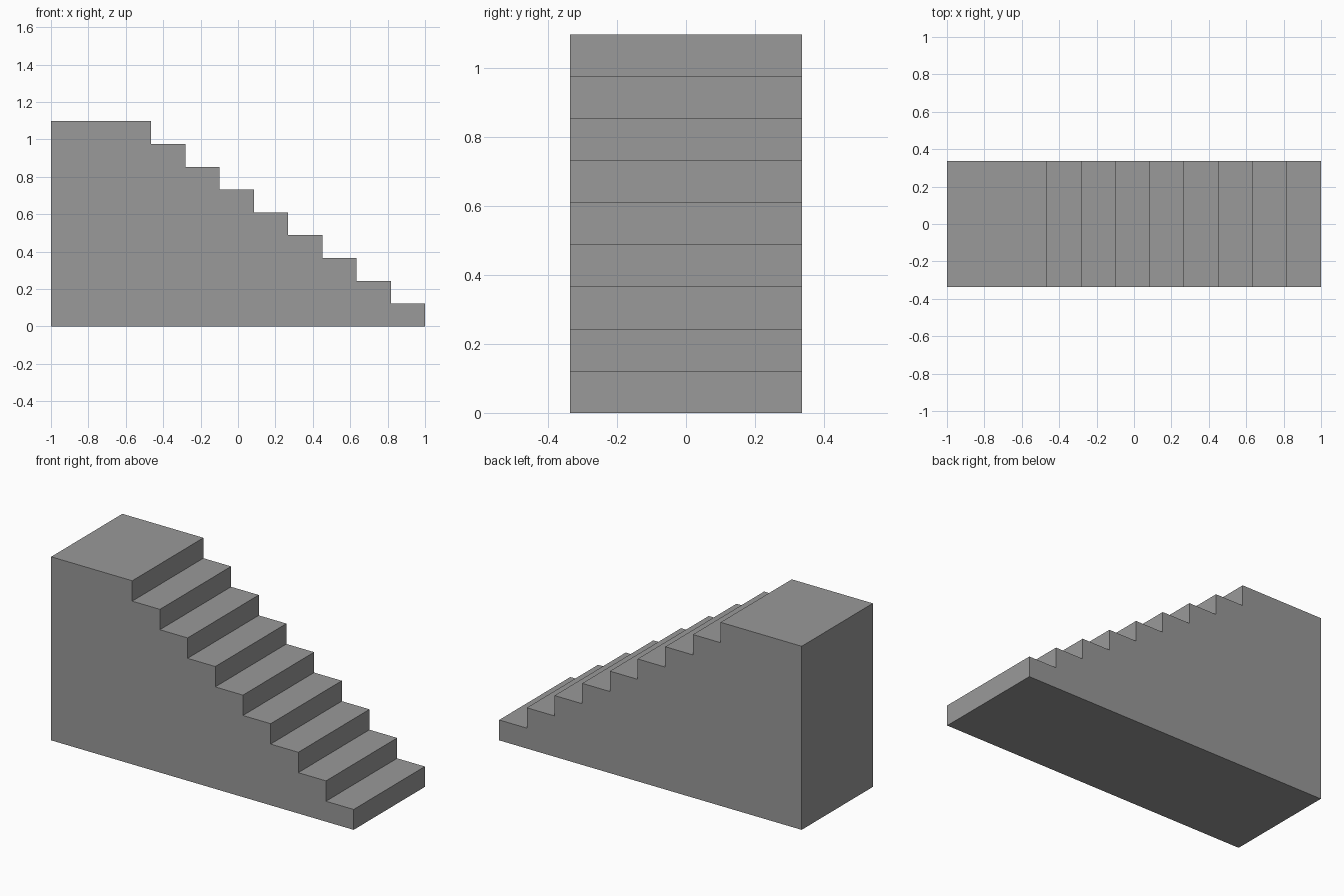
import bpy
import bmesh

cube = bpy.data.objects.get("Cube")
if cube:
    bpy.data.objects.remove(cube, do_unlink=True)

STEPS = 9
RISE = 1.097 / STEPS
TREAD = 0.183
HALF_WIDTH = 0.336

# Plain grey material
grey = bpy.data.materials.new("stone_grey")
grey.use_nodes = True
colour = (0.32, 0.32, 0.32, 1)
grey.diffuse_color = colour
grey.node_tree.nodes["Principled BSDF"].inputs["Base Color"].default_value = colour

# Stepped side profile, climbing from the low end to the landing
profile = [(-1, 0), (1, 0)]
for i in range(STEPS):
    x = 1 - i * TREAD
    profile.append((x, (i + 1) * RISE))
    if i < STEPS - 1:
        profile.append((x - TREAD, (i + 1) * RISE))
profile.append((-1, STEPS * RISE))

# Extrude the profile across the width
bm = bmesh.new()
side = bm.faces.new([bm.verts.new((x, -HALF_WIDTH, z)) for x, z in profile])
result = bmesh.ops.extrude_face_region(bm, geom=[side], use_keep_orig=True)
moved = [v for v in result["geom"] if isinstance(v, bmesh.types.BMVert)]
bmesh.ops.translate(bm, verts=moved, vec=(0, 2 * HALF_WIDTH, 0))
bmesh.ops.recalc_face_normals(bm, faces=bm.faces)

mesh = bpy.data.meshes.new("staircase")
bm.to_mesh(mesh)
bm.free()
mesh.materials.append(grey)
staircase = bpy.data.objects.new("staircase", mesh)
bpy.context.collection.objects.link(staircase)
